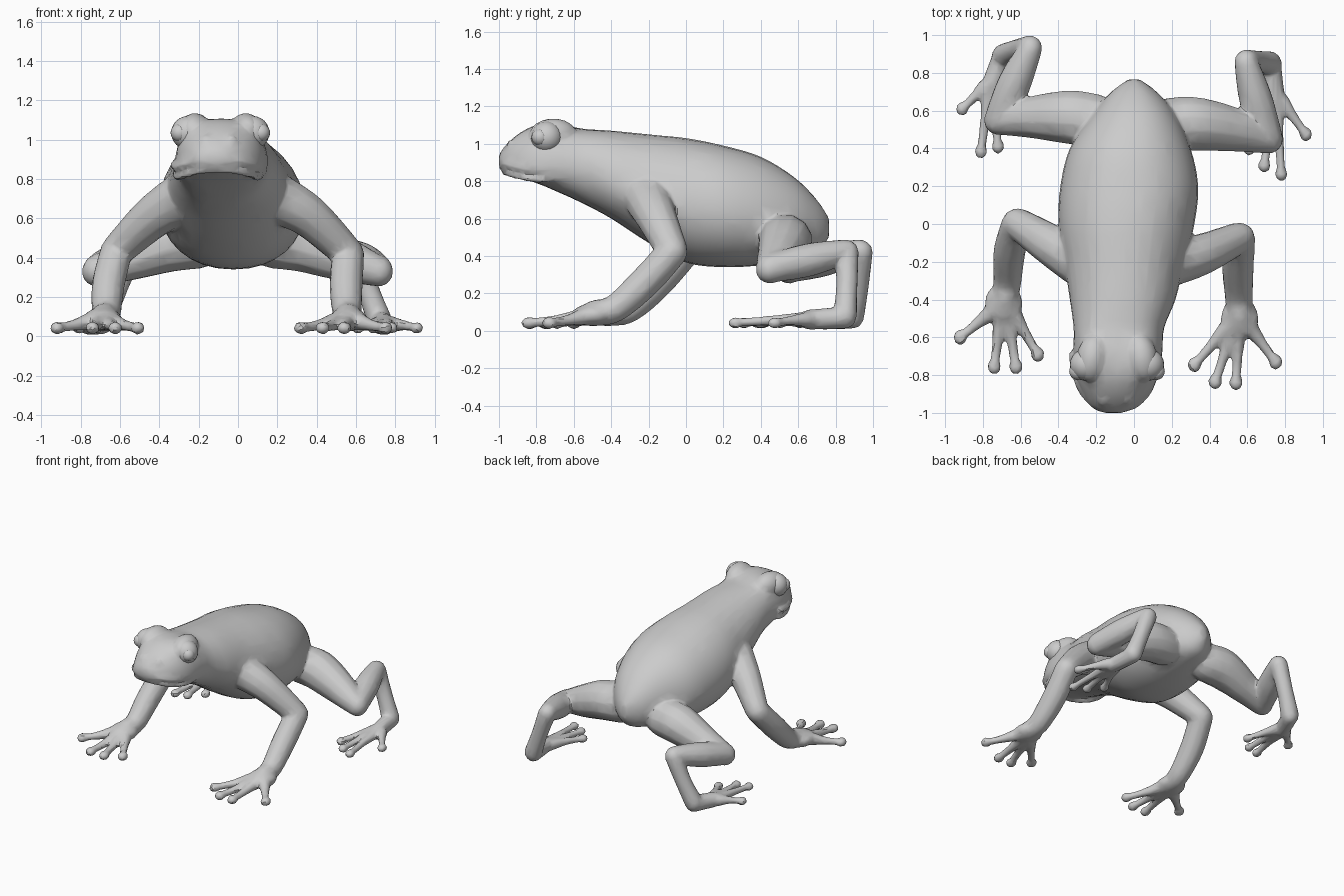
import bpy, bmesh, math
from mathutils import Vector, Matrix

bm = bmesh.new()


def spline(pts, steps):
    """Catmull-Rom through tuples of any length."""
    out = []
    for i in range(len(pts) - 1):
        a, b = pts[max(i - 1, 0)], pts[i]
        c, d = pts[i + 1], pts[min(i + 2, len(pts) - 1)]
        for s in range(steps):
            t = s / steps
            out.append(tuple(
                0.5 * (2 * q + (r - p) * t + (2 * p - 5 * q + 4 * r - u) * t * t
                       + (3 * q - p - 3 * r + u) * t ** 3)
                for p, q, r, u in zip(a, b, c, d)))
    return out + [tuple(pts[-1])]


def loft(rings):
    loops = [[bm.verts.new(p) for p in ring] for ring in rings]
    n = len(loops[0])
    for a, b in zip(loops, loops[1:]):
        for i in range(n):
            bm.faces.new((a[i], a[(i + 1) % n], b[(i + 1) % n], b[i]))
    bm.faces.new(loops[0])
    bm.faces.new(loops[-1])


def tube(pts, steps=5, n=12):
    """Round-ended limb through (x, y, z, radius) points."""
    path = spline(pts, steps)
    cen = [Vector(p[:3]) for p in path]
    rad = [p[3] for p in path]
    tan = [(cen[min(i + 1, len(cen) - 1)] - cen[max(i - 1, 0)]).normalized()
           for i in range(len(cen))]
    angles = (80, 55, 30)
    stations = [(cen[0] - tan[0] * rad[0] * math.sin(math.radians(a)),
                 rad[0] * math.cos(math.radians(a)), tan[0]) for a in angles]
    stations += list(zip(cen, rad, tan))
    stations += [(cen[-1] + tan[-1] * rad[-1] * math.sin(math.radians(a)),
                  rad[-1] * math.cos(math.radians(a)), tan[-1]) for a in reversed(angles)]
    u = tan[0].orthogonal().normalized()
    rings = []
    for c, r, t in stations:
        u = (u - t * u.dot(t)).normalized()
        v = t.cross(u)
        rings.append([c + (u * math.cos(k * math.tau / n) + v * math.sin(k * math.tau / n)) * r
                      for k in range(n)])
    loft(rings)


def blob(center, size, turn=0):
    m = (Matrix.Translation(center) @ Matrix.Rotation(turn, 4, 'Z')
         @ Matrix.Diagonal((*size, 1)))
    bmesh.ops.create_uvsphere(bm, u_segments=20, v_segments=12, radius=1, matrix=m)


def digits(base, tips, spread, r):
    """Fingers or toes fanning from a base, each ending in a round pad."""
    bx, by, bz = base
    for tx, ty in tips:
        sx, sy = bx + (tx - bx) * spread, by + (ty - by) * 0.05
        mx, my = sx * 0.5 + tx * 0.5, sy * 0.5 + ty * 0.5
        tube([(sx, sy, bz, r * 1.8), (mx, my, 0.055, r * 1.1), (tx, ty, 0.042, r * 0.95)], 4, 10)
        blob((tx, ty, 0.042), (r * 1.4, r * 1.6, r * 1.25))


# Torso and head: y, centre x, half width, bottom z, widest z, top z, section roundness
sections = [
    (-1.00, -0.11, 0.05, 0.87, 0.90, 0.94, 0.90),
    (-0.97, -0.11, 0.115, 0.85, 0.89, 0.985, 0.85),
    (-0.90, -0.095, 0.175, 0.82, 0.88, 1.05, 0.80),
    (-0.80, -0.09, 0.22, 0.79, 0.88, 1.10, 0.72),
    (-0.68, -0.085, 0.235, 0.74, 0.88, 1.105, 0.70),
    (-0.55, -0.08, 0.24, 0.68, 0.87, 1.08, 0.78),
    (-0.40, -0.06, 0.28, 0.60, 0.80, 1.07, 0.90),
    (-0.20, -0.05, 0.32, 0.47, 0.72, 1.05, 0.95),
    (0.00, -0.04, 0.36, 0.365, 0.67, 1.03, 0.95),
    (0.20, -0.025, 0.365, 0.34, 0.64, 0.99, 0.92),
    (0.40, -0.02, 0.32, 0.35, 0.61, 0.93, 0.92),
    (0.58, 0.0, 0.22, 0.38, 0.58, 0.82, 0.90),
    (0.70, 0.0, 0.12, 0.42, 0.56, 0.70, 0.90),
    (0.765, 0.0, 0.03, 0.50, 0.55, 0.60, 0.90),
]
rings = []
for y, cx, hw, lo, mid, hi, power in spline(sections, 4):
    ring = []
    for k in range(32):
        c, s = math.cos(k * math.tau / 32), math.sin(k * math.tau / 32)
        ring.append((cx + hw * math.copysign(abs(c) ** power, c), y,
                     mid + s * ((hi - mid) if s > 0 else (mid - lo))))
    rings.append(ring)
loft(rings)

# Lips
for z, grow, back, r in ((0.895, 1.0, 0.0, 0.020), (0.845, 0.96, 0.015, 0.019)):
    half = [(0.225, -0.69, -0.02), (0.212, -0.79, -0.035), (0.165, -0.90, -0.02),
            (0.075, -0.97, 0)]
    arc = [(-0.10 + sx * x * grow, y + back, z + dz, r)
           for sx, row in ((-1, half), (1, half[::-1])) for x, y, dz in row]
    tube(arc, 5, 10)

# Brows, nostrils
HEAD_X = -0.09
for s in (-1, 1):
    blob((HEAD_X + s * 0.13, -0.71, 1.045), (0.085, 0.13, 0.09), s * 0.15)
    blob((HEAD_X - 0.01 + s * 0.07, -0.94, 1.005), (0.018, 0.018, 0.016))

# Forelegs
tube([(0.20, -0.20, 0.70, 0.13), (0.36, -0.16, 0.61, 0.11), (0.55, -0.075, 0.43, 0.085)])
tube([(0.56, -0.075, 0.42, 0.083), (0.55, -0.22, 0.26, 0.085),
      (0.555, -0.38, 0.12, 0.075), (0.56, -0.49, 0.095, 0.07)])
blob((0.56, -0.50, 0.085), (0.10, 0.11, 0.06))
digits((0.56, -0.54, 0.075), [(0.32, -0.745), (0.43, -0.835), (0.54, -0.84), (0.75, -0.73)],
       0.28, 0.026)

tube([(-0.29, -0.20, 0.70, 0.13), (-0.44, -0.11, 0.60, 0.11), (-0.61, 0.0, 0.44, 0.085)])
tube([(-0.62, 0.0, 0.43, 0.083), (-0.66, -0.15, 0.26, 0.085),
      (-0.67, -0.30, 0.12, 0.075), (-0.685, -0.40, 0.095, 0.07)])
blob((-0.69, -0.42, 0.085), (0.10, 0.11, 0.06))
digits((-0.69, -0.46, 0.075), [(-0.92, -0.60), (-0.74, -0.755), (-0.625, -0.755), (-0.51, -0.69)],
       0.28, 0.026)

# Hind legs: thigh, shin, tarsus, foot, toes
hind = [
    ([(0.18, 0.53, 0.48, 0.14), (0.32, 0.53, 0.47, 0.145), (0.52, 0.50, 0.40, 0.12),
      (0.71, 0.45, 0.33, 0.08)],
     [(0.71, 0.455, 0.335, 0.08), (0.645, 0.66, 0.38, 0.09), (0.595, 0.85, 0.425, 0.065)],
     [(0.595, 0.86, 0.42, 0.065), (0.66, 0.86, 0.24, 0.058), (0.72, 0.85, 0.08, 0.065)],
     [(0.72, 0.85, 0.07, 0.06), (0.745, 0.66, 0.06, 0.055)],
     (0.745, 0.66, 0.06), [(0.91, 0.475), (0.78, 0.265), (0.69, 0.31), (0.61, 0.40)]),
    ([(-0.20, 0.55, 0.48, 0.14), (-0.34, 0.565, 0.47, 0.145), (-0.53, 0.565, 0.40, 0.115),
      (-0.715, 0.55, 0.33, 0.08)],
     [(-0.715, 0.55, 0.335, 0.08), (-0.635, 0.74, 0.38, 0.09), (-0.55, 0.925, 0.425, 0.065)],
     [(-0.55, 0.935, 0.42, 0.065), (-0.62, 0.92, 0.24, 0.058), (-0.69, 0.89, 0.08, 0.065)],
     [(-0.69, 0.89, 0.07, 0.06), (-0.755, 0.73, 0.06, 0.055)],
     (-0.755, 0.73, 0.06), [(-0.91, 0.61), (-0.81, 0.385), (-0.72, 0.41), (-0.63, 0.50)]),
]
for thigh, shin, tarsus, foot, base, tips in hind:
    for part in (thigh, shin, tarsus, foot):
        tube(part)
    digits(base, tips, 0.22, 0.024)

# Fuse everything into one faceted skin
bmesh.ops.recalc_face_normals(bm, faces=bm.faces)
mesh = bpy.data.meshes.new("frog_skin")
bm.to_mesh(mesh)
bm.free()
skin = bpy.data.objects.new("frog_skin", mesh)
bpy.context.collection.objects.link(skin)
bpy.context.view_layer.objects.active = skin
skin.select_set(True)
remesh = skin.modifiers.new("fuse", 'REMESH')
remesh.mode = 'VOXEL'
remesh.voxel_size = 0.011
smooth = skin.modifiers.new("soften", 'SMOOTH')
smooth.factor, smooth.iterations = 0.5, 5
skin.modifiers.new("facets", 'DECIMATE').ratio = 0.08
bpy.ops.object.convert(target='MESH')
bpy.ops.object.shade_smooth_by_angle(angle=math.radians(30))

# Eyeballs and raised pupils
for side, s in (("left", -1), ("right", 1)):
    for name, loc, r in (("eyeball", (HEAD_X + s * 0.165, -0.745, 1.035), 0.085),
                         ("pupil", (HEAD_X + s * 0.207, -0.780, 1.035), 0.046)):
        bpy.ops.mesh.primitive_uv_sphere_add(segments=20, ring_count=12, radius=r, location=loc)
        bpy.context.object.name = f"{side}_{name}"
        bpy.ops.object.shade_smooth_by_angle(angle=math.radians(40))
